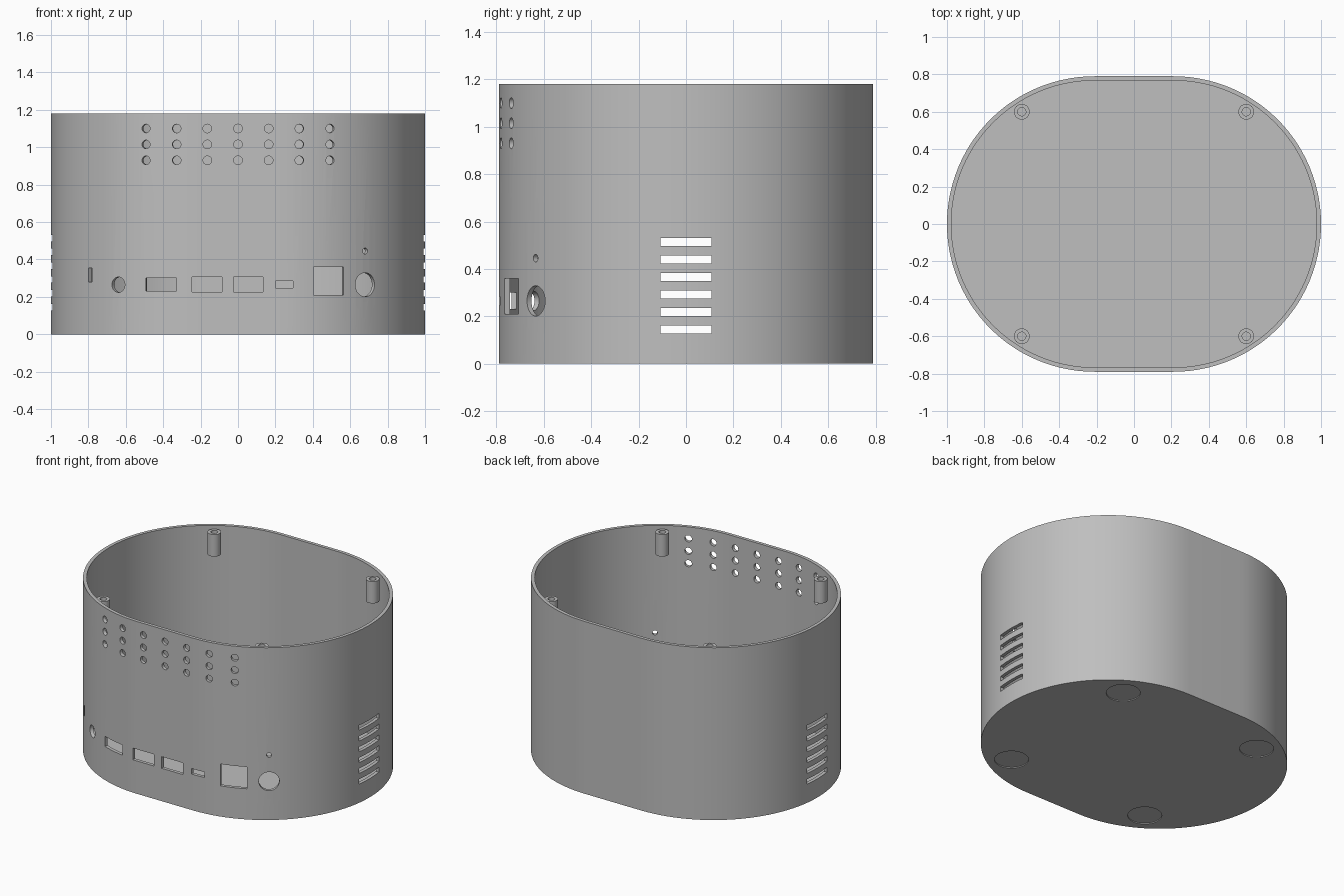
import bpy
import bmesh
from math import asin, cos, sin, pi, radians
from mathutils import Matrix, Vector

cube = bpy.data.objects.get("Cube")
if cube:
    bpy.data.objects.remove(cube, do_unlink=True)

RADIUS, OFFSET, HEIGHT = 0.79, 0.21, 1.18
WALL, FLOOR = 0.023, 0.025

grey = bpy.data.materials.new("grey plastic")
grey.use_nodes = True
grey.diffuse_color = (0.52, 0.52, 0.52, 1)
grey.node_tree.nodes["Principled BSDF"].inputs["Base Color"].default_value = grey.diffuse_color


def make_object(name, bm):
    bmesh.ops.recalc_face_normals(bm, faces=bm.faces)
    mesh = bpy.data.meshes.new(name)
    bm.to_mesh(mesh)
    bm.free()
    obj = bpy.data.objects.new(name, mesh)
    mesh.materials.append(grey)
    bpy.context.collection.objects.link(obj)
    return obj


def activate(obj):
    bpy.ops.object.select_all(action="DESELECT")
    obj.select_set(True)
    bpy.context.view_layer.objects.active = obj


def smooth(obj):
    activate(obj)
    bpy.ops.object.shade_smooth_by_angle(angle=radians(30))


def stadium(bm, inset, z, steps=56):
    """Rounded outline: two half circles joined by straight sides."""
    ring = []
    for side, start in ((1, -pi / 2), (-1, pi / 2)):
        for i in range(steps + 1):
            a = start + pi * i / steps
            r = RADIUS - inset
            ring.append(bm.verts.new((side * OFFSET + r * cos(a), r * sin(a), z)))
    return ring


def bridge(bm, lower, upper):
    n = len(lower)
    for i in range(n):
        j = (i + 1) % n
        bm.faces.new((lower[i], lower[j], upper[j], upper[i]))


def add_box(bm, size, matrix):
    bmesh.ops.create_cube(bm, size=1, matrix=matrix @ Matrix.Diagonal((*size, 1)))


def add_cylinder(bm, r, depth, matrix, segments=32):
    bmesh.ops.create_cone(bm, cap_ends=True, segments=segments, radius1=r,
                          radius2=r, depth=depth, matrix=matrix)


def on_wall(x, z):
    """Frame on the front wall, with local y along the wall normal."""
    over = max(abs(x) - OFFSET, 0) * (1 if x > 0 else -1)
    angle = asin(over / RADIUS)
    return Matrix.Translation((x, -RADIUS * cos(angle), z)) @ Matrix.Rotation(angle, 4, "Z")


# Open-topped case
bm = bmesh.new()
rings = [stadium(bm, 0, 0), stadium(bm, 0, HEIGHT),
         stadium(bm, WALL, HEIGHT), stadium(bm, WALL, FLOOR)]
for a, b in zip(rings, rings[1:]):
    bridge(bm, a, b)
bm.faces.new(rings[0])
bm.faces.new(rings[-1])
case = make_object("case", bm)

# All openings gathered in one cutter
bm = bmesh.new()
TURN = Matrix.Rotation(pi / 2, 4, "X")


def round_hole(x, z, r):
    add_cylinder(bm, r, 0.14, on_wall(x, z) @ TURN)


def port(x, z, width, height):
    add_box(bm, (width, 0.14, height), on_wall(x, z))


# Vent holes near the rim
for column in range(-3, 4):
    for row in range(3):
        round_hole(column * 0.164, 0.93 + row * 0.085, 0.023)

# Connector openings
for x, z, r in ((-0.64, 0.265, 0.041), (0.68, 0.265, 0.064), (0.68, 0.445, 0.016)):
    round_hole(x, z, r)
for spec in ((-0.79, 0.318, 0.03, 0.075), (-0.412, 0.265, 0.17, 0.07),
             (-0.165, 0.265, 0.16, 0.08), (0.055, 0.265, 0.16, 0.08),
             (0.248, 0.265, 0.095, 0.038), (0.485, 0.285, 0.17, 0.15)):
    port(*spec)

# Side vent slots
for side in (-1, 1):
    for i in range(6):
        add_box(bm, (0.2, 0.215, 0.034),
                Matrix.Translation((side, 0, 0.145 + i * 0.0738)))

# Shallow round recesses for feet
for x in (-0.54, 0.54):
    for y in (-0.54, 0.54):
        add_cylinder(bm, 0.106, 0.012, Matrix.Translation((x, y, 0)), 48)

cutter = make_object("opening_cutter", bm)
cutter.hide_render = True
activate(case)
cut = case.modifiers.new("openings", "BOOLEAN")
cut.operation = "DIFFERENCE"
cut.solver = "EXACT"
cut.object = cutter
bpy.ops.object.modifier_apply(modifier=cut.name)
bpy.data.objects.remove(cutter, do_unlink=True)
smooth(case)


# Hollow screw posts hanging just below the rim
def screw_post(name, x, y, segments=32):
    bm = bmesh.new()
    profile = ((0.042, 1.01), (0.042, 1.16), (0.022, 1.16), (0.022, 1.03))
    loops = []
    for r, z in profile:
        loops.append([bm.verts.new(Vector((x + r * cos(2 * pi * i / segments),
                                           y + r * sin(2 * pi * i / segments), z)))
                      for i in range(segments)])
    for a, b in zip(loops, loops[1:]):
        bridge(bm, a, b)
    bm.faces.new(loops[0])
    bm.faces.new(loops[-1])
    smooth(make_object(name, bm))


for depth_name, y in (("front", -0.6), ("back", 0.6)):
    for side_name, x in (("right", -0.6), ("left", 0.6)):
        screw_post(f"{depth_name}_{side_name}_screw_post", x, y)
